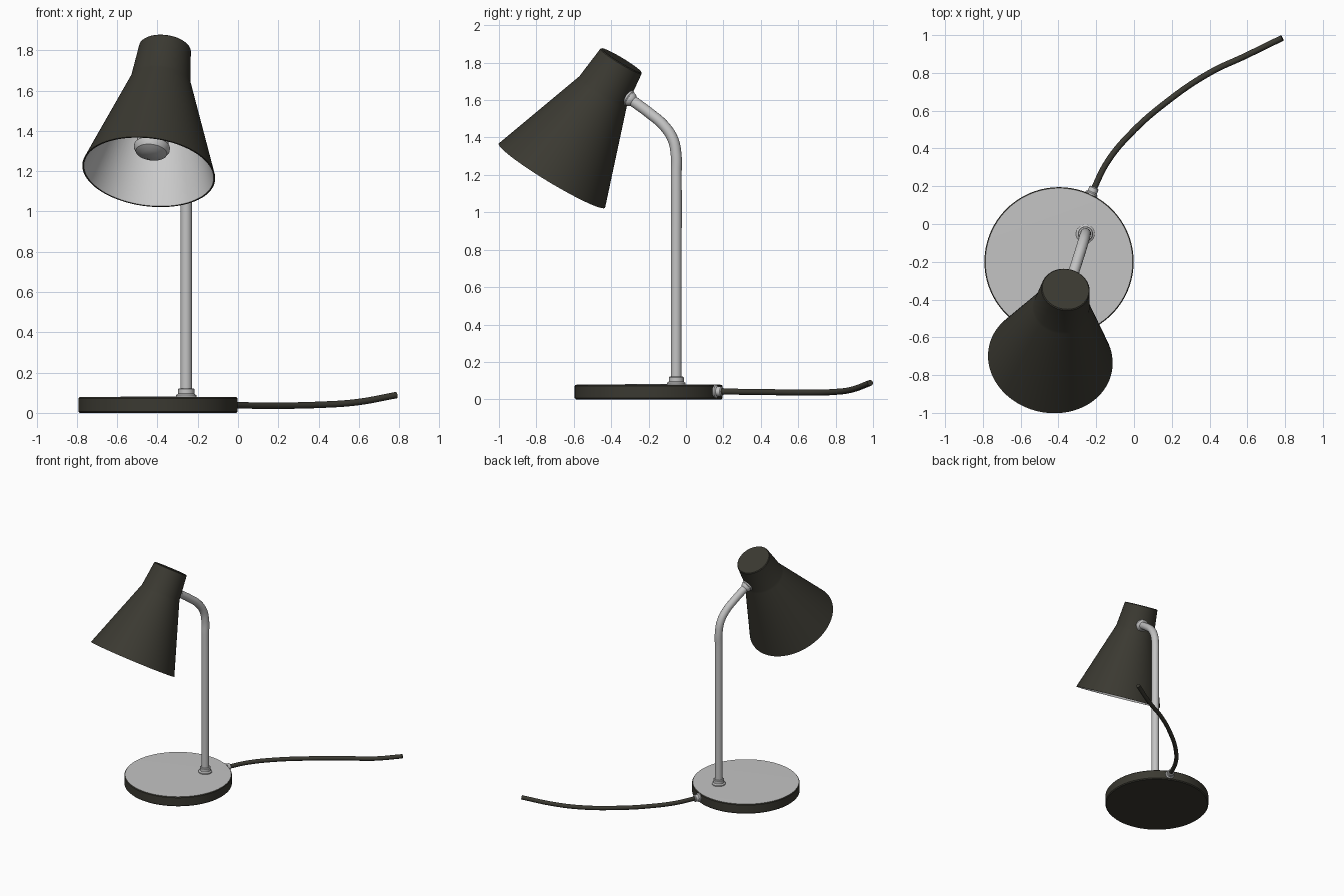
import bpy, bmesh, math
from mathutils import Vector

if "Cube" in bpy.data.objects:
    bpy.data.objects.remove(bpy.data.objects["Cube"])


def material(name, rgb):
    m = bpy.data.materials.new(name)
    m.diffuse_color = (*rgb, 1)
    m.use_nodes = True
    m.node_tree.nodes["Principled BSDF"].inputs["Base Color"].default_value = m.diffuse_color
    return m


DARK = material("dark_charcoal", (0.043, 0.041, 0.031))
METAL = material("brushed_metal", (0.55, 0.55, 0.55))
LIGHT = material("pale_inner", (0.62, 0.62, 0.62))


def lathe(name, profile, origin, axis, mats, rule=None, n=64, angle=35):
    """Revolve (radius, distance) points round an axis; rule(i) gives the material of band i."""
    bm = bmesh.new()
    rings = []
    for r, s in profile:
        if r < 1e-6:
            rings.append([bm.verts.new((0, 0, s))])
        else:
            rings.append([bm.verts.new((r * math.cos(t), r * math.sin(t), s))
                          for t in (2 * math.pi * k / n for k in range(n))])
    for i in range(len(rings) - 1):
        a, b = rings[i], rings[i + 1]
        for k in range(n):
            j = (k + 1) % n
            if len(a) == 1:
                vs = (a[0], b[j], b[k])
            elif len(b) == 1:
                vs = (a[k], a[j], b[0])
            else:
                vs = (a[k], a[j], b[j], b[k])
            f = bm.faces.new(vs)
            f.material_index = rule(i) if rule else 0
    bmesh.ops.recalc_face_normals(bm, faces=bm.faces)
    me = bpy.data.meshes.new(name)
    bm.to_mesh(me)
    bm.free()
    for m in mats:
        me.materials.append(m)
    ob = bpy.data.objects.new(name, me)
    bpy.context.collection.objects.link(ob)
    ob.location = origin
    ob.rotation_euler = Vector(axis).to_track_quat('Z', 'Y').to_euler()
    smooth(ob, angle)
    return ob


def smooth(ob, angle=35):
    bpy.ops.object.select_all(action='DESELECT')
    ob.select_set(True)
    bpy.context.view_layer.objects.active = ob
    bpy.ops.object.shade_smooth_by_angle(angle=math.radians(angle))


def tube(name, points, radius, mat):
    """Round tube through smooth bezier points, converted to a mesh."""
    cu = bpy.data.curves.new(name, 'CURVE')
    cu.dimensions = '3D'
    cu.bevel_depth = radius
    cu.bevel_resolution = 6
    cu.resolution_u = 10
    cu.use_fill_caps = True
    sp = cu.splines.new('BEZIER')
    sp.bezier_points.add(len(points) - 1)
    for bp, p in zip(sp.bezier_points, points):
        bp.co = p
        bp.handle_left_type = bp.handle_right_type = 'AUTO'
    cu.materials.append(mat)
    ob = bpy.data.objects.new(name, cu)
    bpy.context.collection.objects.link(ob)
    bpy.ops.object.select_all(action='DESELECT')
    ob.select_set(True)
    bpy.context.view_layer.objects.active = ob
    bpy.ops.object.convert(target='MESH')
    smooth(bpy.context.view_layer.objects.active, 40)


UP = (0, 0, 1)

# Base: dark puck with a metal top plate
lathe("base", [(0, 0), (0.388, 0), (0.395, 0.007), (0.395, 0.072), (0.39, 0.078), (0, 0.082)],
      (-0.397, -0.2, 0), UP, [DARK, METAL], lambda i: 1 if i >= 4 else 0, n=96)

# Pole collar
lathe("pole_collar", [(0, 0.07), (0.05, 0.07), (0.05, 0.088), (0.04, 0.095), (0.04, 0.118),
                      (0.036, 0.122), (0, 0.122)], (-0.257, -0.052, 0), UP, [METAL], n=32)

# Bent pole
tube("pole", [(-0.257, -0.052, 0.08), (-0.257, -0.052, 0.7), (-0.257, -0.052, 1.2),
              (-0.257, -0.053, 1.31), (-0.262, -0.07, 1.39), (-0.275, -0.115, 1.46),
              (-0.30, -0.195, 1.53), (-0.332, -0.295, 1.603)], 0.029, METAL)

# Shade: tilted hollow funnel, pale inside
top = Vector((-0.362, -0.345, 1.812))
rim = Vector((-0.443, -0.717, 1.196))
axis = (rim - top).normalized()
L = (rim - top).length
shade = [(0, 0), (0.124, 0), (0.129, 0.005), (0.149, 0.19), (0.154, 0.205), (0.332, L),
         (0.324, L), (0.146, 0.208), (0.141, 0.19), (0.121, 0.01), (0, 0.01)]
lathe("shade", shade, top, axis, [DARK, LIGHT], lambda i: 1 if i >= 6 else 0, n=96, angle=30)

# Socket and bulb on the shade axis
lathe("bulb_socket", [(0, 0.01), (0.06, 0.01), (0.06, 0.36), (0.045, 0.37), (0, 0.37)],
      top, axis, [METAL], n=32)
lathe("bulb", [(0, 0.36), (0.04, 0.36), (0.045, 0.40), (0.07, 0.47), (0.078, 0.54), (0.08, 0.565),
               (0.089, 0.575), (0.089, 0.59), (0.078, 0.61), (0.045, 0.625), (0, 0.63)],
      top, axis, [METAL], n=48)

# Ball joint between pole and shade, with a flange on the shade
joint = Vector((-0.335, -0.302, 1.607))
ball = [(0.04 * math.sin(math.pi * k / 12), -0.04 * math.cos(math.pi * k / 12)) for k in range(13)]
ball[0], ball[-1] = (0, -0.04), (0, 0.04)
lathe("ball_joint", ball, joint, UP, [METAL], n=32)
on_axis = top + axis * (joint - top).dot(axis)
lathe("joint_flange", [(0, -0.03), (0.045, -0.03), (0.045, -0.002), (0.036, 0.008), (0, 0.008)],
      joint, joint - on_axis, [METAL], n=32)

# Cable socket and cable
out = Vector((0.4, 0.9, 0))
lathe("cable_socket", [(0, -0.04), (0.034, -0.04), (0.034, -0.005), (0.026, 0.002), (0.026, 0.025),
                       (0.022, 0.03), (0, 0.03)], (-0.222, 0.167, 0.042), out, [METAL], n=32)
tube("cable", [(-0.222, 0.167, 0.042), (-0.14, 0.33, 0.04), (-0.02, 0.476, 0.038),
               (0.165, 0.64, 0.036), (0.40, 0.80, 0.04), (0.59, 0.89, 0.053),
               (0.785, 0.985, 0.088)], 0.016, DARK)
